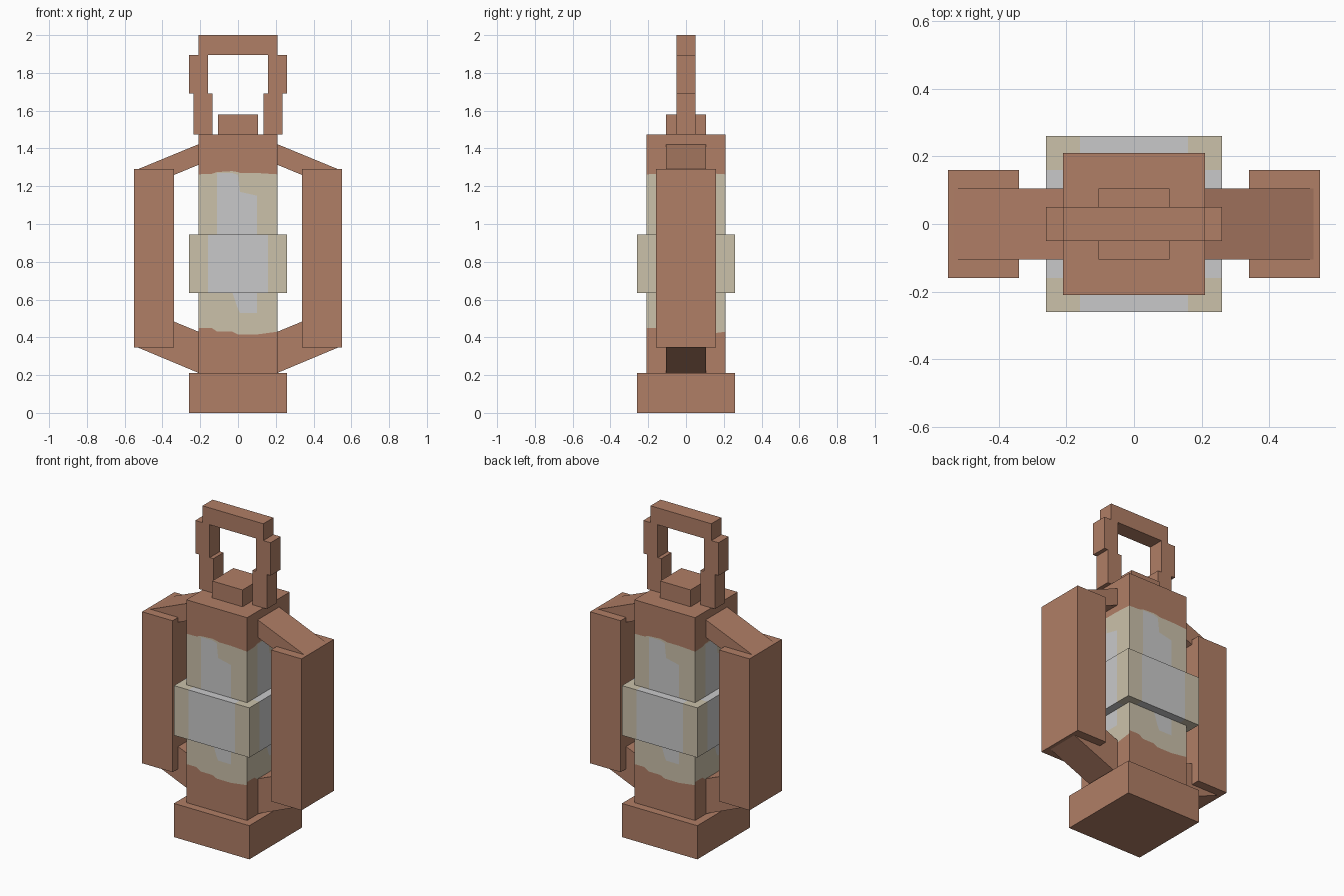
import bpy, bmesh
from math import pi
from mathutils import Matrix, Vector

cube = bpy.data.objects.get("Cube")
if cube:
    bpy.data.objects.remove(cube)


def material(name, *rgb):
    color = [((c / 255 + 0.055) / 1.055) ** 2.4 for c in rgb] + [1]
    m = bpy.data.materials.new(name)
    m.use_nodes = True
    m.diffuse_color = color
    m.node_tree.nodes["Principled BSDF"].inputs["Base Color"].default_value = color
    return m


COPPER = material("copper_brown", 176, 126, 102)
BEIGE = material("pale_beige", 203, 193, 170)
GREY = material("light_grey", 201, 201, 202)


def finish(name, bm, *mats):
    bmesh.ops.recalc_face_normals(bm, faces=bm.faces)
    mesh = bpy.data.meshes.new(name)
    bm.to_mesh(mesh)
    bm.free()
    for m in mats:
        mesh.materials.append(m)
    obj = bpy.data.objects.new(name, mesh)
    bpy.context.collection.objects.link(obj)
    return obj


def box_mesh(x0, x1, depth, z0, z1):
    bm = bmesh.new()
    place = Matrix.Translation(((x0 + x1) / 2, 0, (z0 + z1) / 2))
    size = Matrix.Diagonal((abs(x1 - x0), 2 * depth, z1 - z0, 1))
    bmesh.ops.create_cube(bm, size=1, matrix=place @ size)
    return bm


def box(name, *dims):
    return finish(name, box_mesh(*dims), COPPER)


def prism(name, outline, depth):
    bm = bmesh.new()
    face = bm.faces.new([bm.verts.new((x, -depth, z)) for x, z in outline])
    out = bmesh.ops.extrude_face_region(bm, geom=[face])
    moved = [v for v in out["geom"] if isinstance(v, bmesh.types.BMVert)]
    bmesh.ops.translate(bm, verts=moved, vec=(0, 2 * depth, 0))
    return finish(name, bm, COPPER)


# Square base, top cap and handle bar
box("base", -0.26, 0.26, 0.26, 0, 0.21)
box("top_cap", -0.105, 0.105, 0.105, 1.475, 1.58)
box("handle_top", -0.21, 0.21, 0.05, 1.895, 2)

# Column: each side is cut into strips; per cut: across, glass bottom,
# streak bottom, streak top, glass top
HALF, LOW, HIGH = 0.21, 0.21, 1.475
cuts = [
    (-HALF, 0.45, 0.6, 1.17, 1.263),
    (-0.14, 0.45, 0.7, 1.17, 1.265),
    (-0.11, 0.43, 0.7, 1.27, 1.275),
    (-0.03, 0.43, 0.64, 1.27, 1.28),
    (0, 0.415, 0.55, 1.26, 1.275),
    (0.01, 0.415, 0.53, 1.17, 1.27),
    (0.1, 0.415, 0.53, 1.15, 1.27),
    (HALF, 0.43, 0.6, 1.17, 1.263),
]
bm = bmesh.new()
for side in range(4):
    turn = Matrix.Rotation(side * pi / 2, 3, "Z")
    grid = [[bm.verts.new(turn @ Vector((u, -HALF, z))) for z in (LOW, *zs, HIGH)]
            for u, *zs in cuts]
    for i, (a, b) in enumerate(zip(grid, grid[1:])):
        for row in range(5):
            f = bm.faces.new((a[row], b[row], b[row + 1], a[row + 1]))
            if 0 < row < 4:
                f.material_index = 2 if row == 2 and 2 <= i <= 5 else 1
bmesh.ops.remove_doubles(bm, verts=bm.verts, dist=0.0001)
bmesh.ops.holes_fill(bm, edges=[e for e in bm.edges if e.is_boundary], sides=0)
finish("column", bm, COPPER, BEIGE, GREY)

# Middle band: grey with beige corners
bm = box_mesh(-0.26, 0.26, 0.26, 0.635, 0.945)
for axis in ((1, 0, 0), (0, 1, 0)):
    for s in (-0.16, 0.16):
        bmesh.ops.bisect_plane(bm, geom=bm.verts[:] + bm.edges[:] + bm.faces[:],
                               plane_co=Vector(axis) * s, plane_no=axis)
for f in bm.faces:
    c = f.calc_center_median()
    f.material_index = int(min(abs(c.x), abs(c.y)) > 0.16)
finish("middle_band", bm, GREY, BEIGE)

# Side posts, sloping struts and handle legs on both sides
for label, s in (("left", 1), ("right", -1)):
    box(label + "_post", s * 0.34, s * 0.55, 0.16, 0.345, 1.29)
    box(label + "_handle_lower", s * 0.135, s * 0.235, 0.05, 1.475, 1.69)
    box(label + "_handle_upper", s * 0.16, s * 0.26, 0.05, 1.69, 1.895)
    upper = [(0.2, 1.426), (0.53, 1.29), (0.5, 1.193), (0.2, 1.317)]
    lower = [(0.2, 0.208), (0.53, 0.346), (0.5, 0.55), (0.2, 0.426)]
    for name, pts in (("_upper_strut", upper), ("_lower_strut", lower)):
        prism(label + name, [(s * x, z) for x, z in pts], 0.105)
